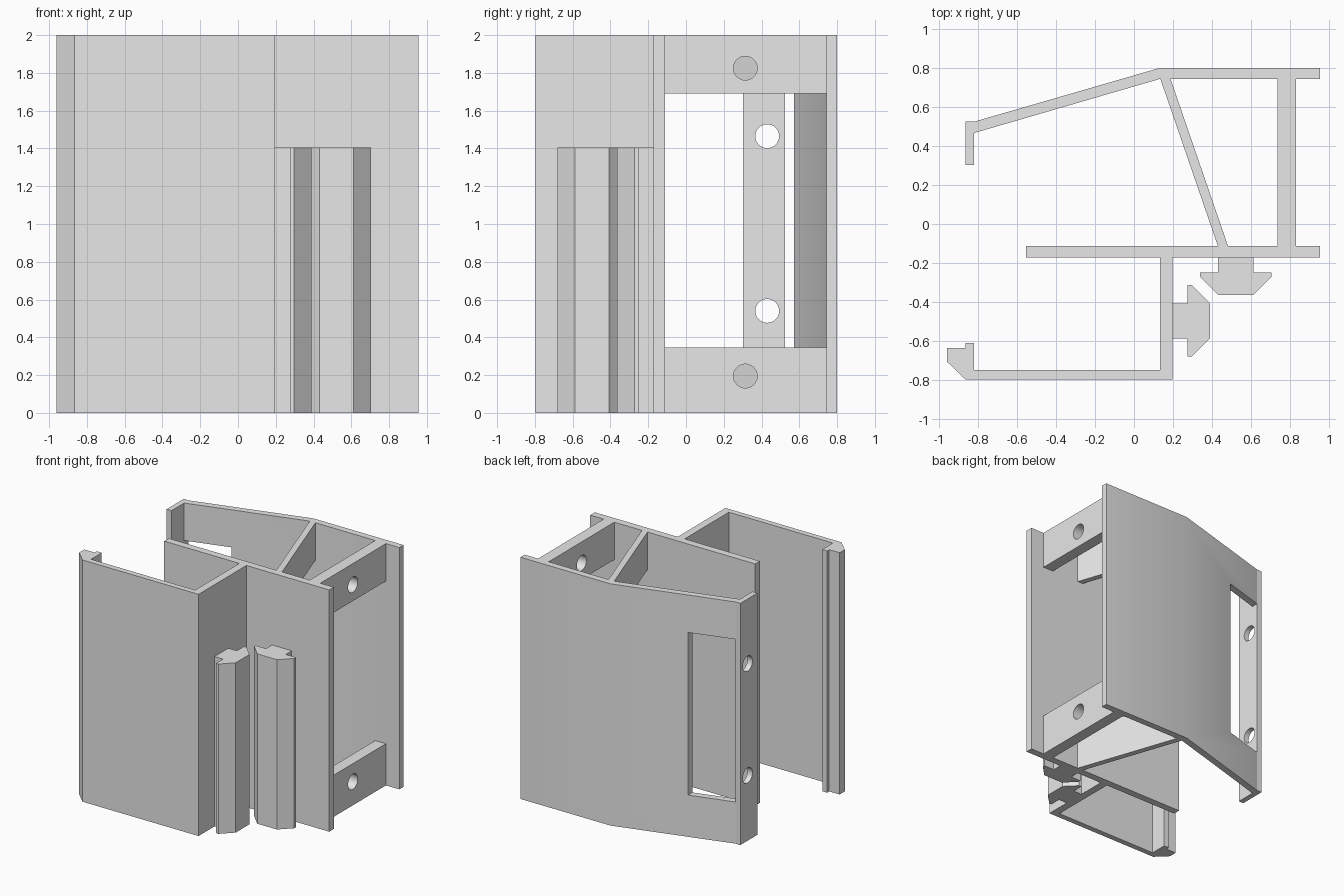
import bpy
import bmesh
from math import radians
from mathutils import Matrix

cube = bpy.data.objects.get("Cube")
if cube:
    bpy.data.objects.remove(cube, do_unlink=True)

grey = bpy.data.materials.new("plain grey")
grey.use_nodes = True
COLOUR = (0.8, 0.8, 0.8, 1)
grey.diffuse_color = COLOUR
grey.node_tree.nodes["Principled BSDF"].inputs["Base Color"].default_value = COLOUR

HEIGHT, RAIL_TOP = 2.0, 1.405
WIN_LOW, WIN_HIGH = 0.345, 1.69


def finish(name, bm):
    bmesh.ops.recalc_face_normals(bm, faces=bm.faces[:])
    mesh = bpy.data.meshes.new(name)
    bm.to_mesh(mesh)
    bm.free()
    mesh.materials.append(grey)
    obj = bpy.data.objects.new(name, mesh)
    bpy.context.collection.objects.link(obj)
    return obj


def extrude(name, outline, low=0.0, high=HEIGHT):
    """Raise a plan outline into a solid between two heights."""
    bm = bmesh.new()
    face = bm.faces.new([bm.verts.new((x, y, low)) for x, y in outline])
    top = bmesh.ops.extrude_face_region(bm, geom=[face])["geom"]
    verts = [v for v in top if isinstance(v, bmesh.types.BMVert)]
    bmesh.ops.translate(bm, verts=verts, vec=(0, 0, high - low))
    return finish(name, bm)


def rect(x0, x1, y0, y1):
    return [(x0, y0), (x1, y0), (x1, y1), (x0, y1)]


def drill(x, y, z, radius=0.063):
    """Round cutter lying along x."""
    bm = bmesh.new()
    spin = Matrix.Translation((x, y, z)) @ Matrix.Rotation(radians(90), 4, "Y")
    bmesh.ops.create_cone(bm, cap_ends=True, segments=48, radius1=radius,
                          radius2=radius, depth=0.3, matrix=spin)
    return finish("hole_cutter", bm)


def cut(obj, cutter):
    cutter.hide_render = True
    mod = obj.modifiers.new("cut", "BOOLEAN")
    mod.operation, mod.solver, mod.object = "DIFFERENCE", "EXACT", cutter
    bpy.context.view_layer.objects.active = obj
    bpy.ops.object.modifier_apply(modifier=mod.name)
    bpy.data.objects.remove(cutter, do_unlink=True)


def smooth(obj):
    bpy.ops.object.select_all(action="DESELECT")
    obj.select_set(True)
    bpy.context.view_layer.objects.active = obj
    bpy.ops.object.shade_smooth_by_angle(angle=radians(30))


# Bent back panel with a window in its sloping part
back = extrude("back_panel", [
    (0.955, 0.745), (0.955, 0.8), (0.13, 0.8), (-0.82, 0.525),
    (-0.82, 0.467), (0.135, 0.745)])
cut(back, extrude("window_cutter", rect(-0.83, -0.46, 0.3, 0.8), WIN_LOW, WIN_HIGH))
smooth(back)

# Return lip with two screw holes
lip = extrude("side_lip", rect(-0.865, -0.82, 0.302, 0.525))
for z in (0.54, 1.465):
    cut(lip, drill(-0.84, 0.43, z))
smooth(lip)

# Middle plate
extrude("middle_plate", rect(-0.555, 0.955, -0.172, -0.112))

# Cross walls and diagonal struts, open between the window heights
for label, low, high, hole in (("lower", 0, WIN_LOW, 0.195),
                               ("upper", WIN_HIGH, HEIGHT, 1.825)):
    wall = extrude(label + "_cross_wall", rect(0.735, 0.832, -0.112, 0.745), low, high)
    cut(wall, drill(0.78, 0.314, hole))
    smooth(wall)
    extrude(label + "_diagonal_strut",
            [(0.135, 0.745), (0.43, -0.112), (0.482, -0.112), (0.187, 0.745)], low, high)

# Front channel ending in a hooked edge
extrude("front_channel", [
    (0.133, -0.172), (0.133, -0.75), (-0.82, -0.75), (-0.82, -0.61),
    (-0.865, -0.61), (-0.865, -0.637), (-0.96, -0.637), (-0.96, -0.705),
    (-0.865, -0.797), (0.197, -0.797), (0.197, -0.172)])

# Two matching T-shaped rails, half outline as (across, outward)
half = [(0.09, 0), (0.09, 0.078), (0.183, 0.078), (0.183, 0.1), (0.09, 0.193)]
rail = half + [(-a, o) for a, o in reversed(half)]
extrude("plate_rail", [(0.522 + a, -0.172 - o) for a, o in rail], 0, RAIL_TOP)
extrude("channel_rail", [(0.197 + o, -0.497 + a) for a, o in rail], 0, RAIL_TOP)
